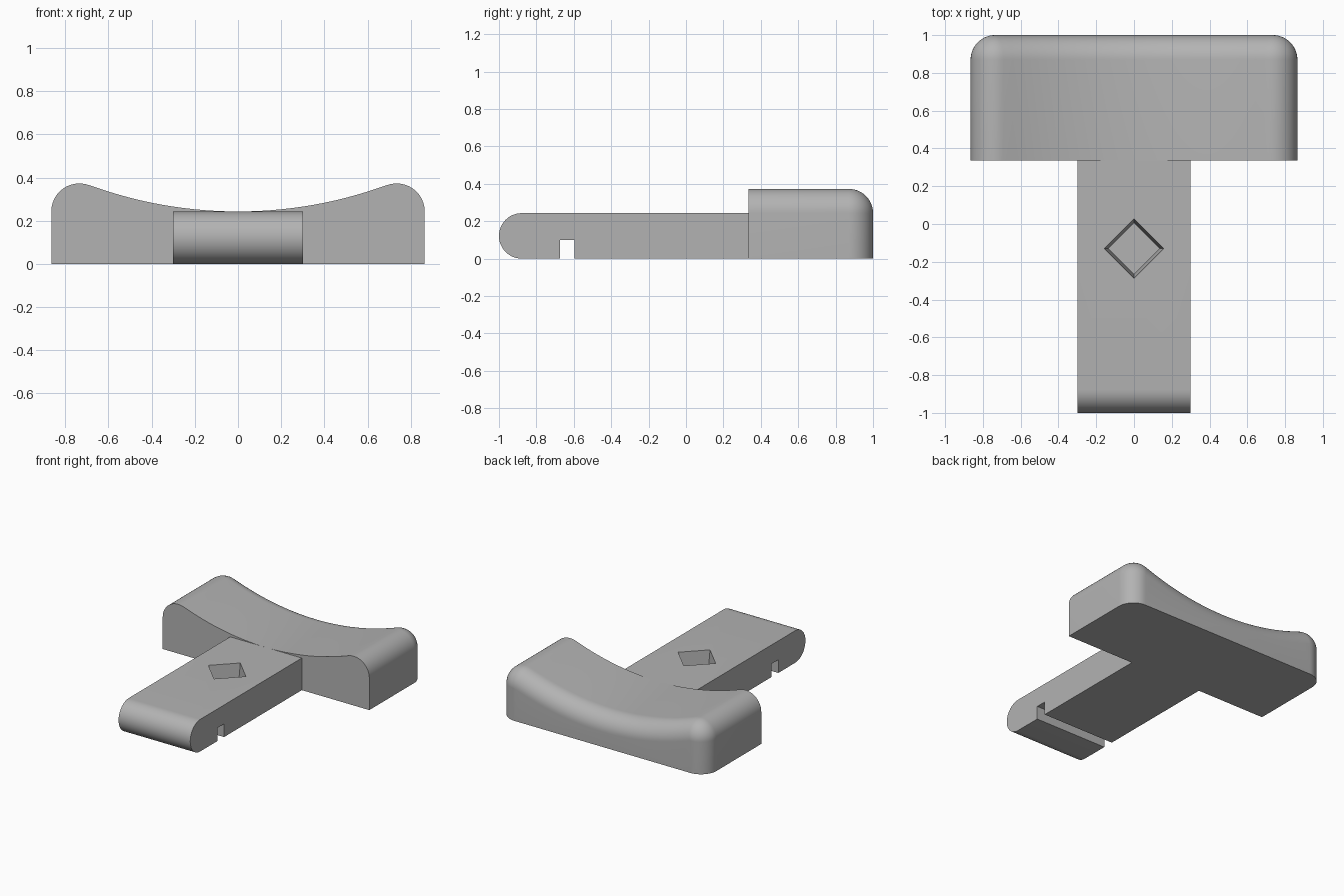
import bpy, bmesh, math

cube = bpy.data.objects.get("Cube")
if cube:
    bpy.data.objects.remove(cube, do_unlink=True)

# Shared dimensions
HALF_W, JOIN_Y, BACK_Y = 0.865, 0.335, 1.0
FILLET, THICK = 0.13, 0.243
DISH_R = 2.0                      # radius of the hollow on the head
SHOULDER_X = HALF_W - FILLET
GRIP_W = 0.3

grey = bpy.data.materials.new("plain grey")
grey.use_nodes = True
grey.diffuse_color = (0.45, 0.45, 0.45, 1)
grey.node_tree.nodes["Principled BSDF"].inputs["Base Color"].default_value = grey.diffuse_color


def make_object(name, bm):
    bmesh.ops.recalc_face_normals(bm, faces=bm.faces)
    mesh = bpy.data.meshes.new(name)
    bm.to_mesh(mesh)
    bm.free()
    mesh.materials.append(grey)
    obj = bpy.data.objects.new(name, mesh)
    bpy.context.collection.objects.link(obj)
    return obj


def loft(name, sections):
    """Skin matching closed sections and cap both ends."""
    bm = bmesh.new()
    rings = [[bm.verts.new(p) for p in s] for s in sections]
    n = len(rings[0])
    for a, b in zip(rings, rings[1:]):
        for i in range(n):
            j = (i + 1) % n
            bm.faces.new((a[i], a[j], b[j], b[i]))
    bm.faces.new(rings[0])
    bm.faces.new(rings[-1])
    bmesh.ops.remove_doubles(bm, verts=bm.verts, dist=0.0001)
    return make_object(name, bm)


def head_section(y, inset):
    """Outline with two round shoulders and a tangent hollow, shrunk by inset."""
    tilt = math.asin(SHOULDER_X / (DISH_R + FILLET))
    r, dish = FILLET - inset, DISH_R + inset
    steps = 14
    right = [(HALF_W - inset, 0)]
    for i in range(steps + 1):
        a = (math.pi / 2 + tilt) * i / steps
        right.append((SHOULDER_X + r * math.cos(a), THICK + r * math.sin(a)))
    for i in range(1, steps + 1):
        a = tilt * (1 - i / steps)
        right.append((dish * math.sin(a), THICK + DISH_R - dish * math.cos(a)))
    left = [(-x, z) for x, z in reversed(right[:-1])]
    return [(x, y, z) for x, z in right + left]


# Head: dished bar whose back edge is rolled over
sections = [head_section(JOIN_Y, 0)]
for i in range(15):
    a = math.pi / 2 * i / 14
    sections.append(head_section(BACK_Y - FILLET + FILLET * math.sin(a),
                                 (FILLET - 0.0005) * (1 - math.cos(a))))
head = loft("head", sections)

# Grip: side outline with round tip and a slot across the underside
nose = THICK / 2
outline = [(JOIN_Y, 0), (JOIN_Y, THICK)]
for i in range(25):
    a = math.pi / 2 + math.pi * i / 24
    outline.append((-1 + nose + nose * math.cos(a), nose + nose * math.sin(a)))
outline += [(-0.675, 0), (-0.675, 0.1), (-0.595, 0.1), (-0.595, 0)]
grip = loft("grip", [[(x, y, z) for y, z in outline] for x in (-GRIP_W, GRIP_W)])

# Diamond pocket, slightly tapered, cut into the top of the grip
bm = bmesh.new()
bmesh.ops.create_cone(bm, cap_ends=True, segments=4, radius1=0.137,
                      radius2=0.177, depth=0.3)
bmesh.ops.translate(bm, verts=bm.verts, vec=(0, -0.13, THICK))
cutter = make_object("pocket_cutter", bm)
cutter.hide_render = True
cut = grip.modifiers.new("pocket", 'BOOLEAN')
cut.operation, cut.solver, cut.object = 'DIFFERENCE', 'EXACT', cutter
bpy.context.view_layer.objects.active = grip
bpy.ops.object.modifier_apply(modifier=cut.name)
bpy.data.objects.remove(cutter, do_unlink=True)

# Smooth curves, crisp edges
bpy.ops.object.select_all(action='DESELECT')
for obj in (head, grip):
    obj.select_set(True)
bpy.context.view_layer.objects.active = head
bpy.ops.object.shade_smooth_by_angle(angle=math.radians(30))
